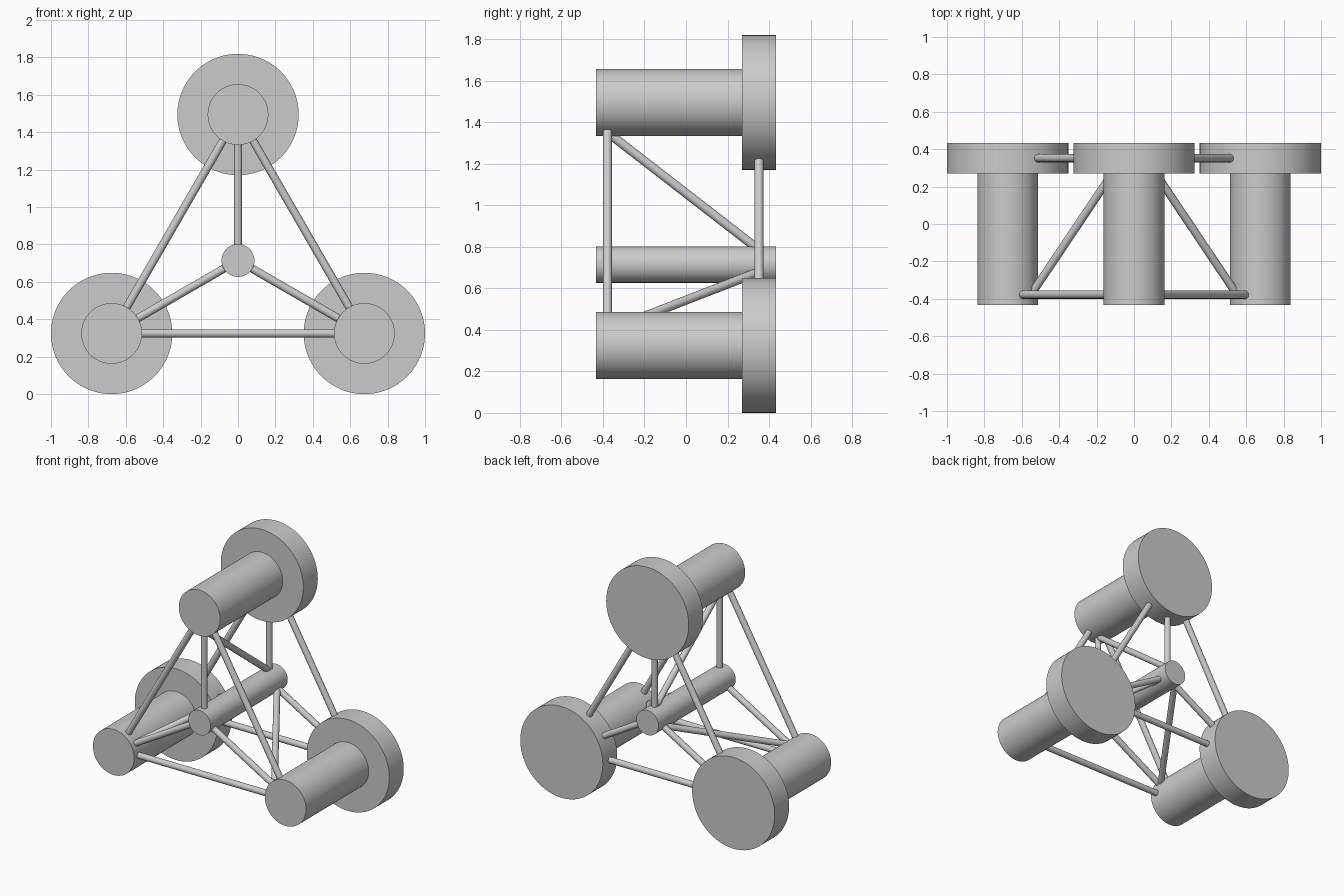
import bpy, math
from mathutils import Vector

if "Cube" in bpy.data.objects:
    bpy.data.objects.remove(bpy.data.objects["Cube"])

S = 1 / 37                      # design unit -> scene unit
R_COL, R_BASE, R_MAIN, R_BRACE = 6 * S, 12 * S, 3.25 * S, 0.8 * S
Y_TOP, Y_STEP, Y_KEEL = -16 * S, 10 * S, 16 * S
Y_UP, Y_LOW = -14 * S, 13 * S   # brace levels
RING = 50 / math.sqrt(3) * S    # column distance from the centre
CZ = R_BASE + RING / 2          # height of the central axis


def tube(name, a, b, radius, sides):
    """Smooth closed cylinder between two points."""
    a, b = Vector(a), Vector(b)
    d = b - a
    bpy.ops.mesh.primitive_cylinder_add(
        vertices=sides, radius=radius, depth=d.length, location=(a + b) / 2,
        rotation=d.to_track_quat('Z', 'Y').to_euler())
    ob = bpy.context.object
    ob.name = name
    bpy.ops.object.shade_smooth_by_angle(angle=math.radians(40))
    return ob


def brace(name, a, b, ra, rb, ya, yb):
    """Brace between the skins of two columns (axis points in the xz plane)."""
    u = (b - a).normalized()
    p, q = a + u * ra, b - u * rb
    tube(name, (p.x, ya, p.y), (q.x, yb, q.y), R_BRACE, 24)


# Column axes as (x, z)
centre = Vector((0, CZ))
axes = [centre + RING * Vector((math.sin(t), math.cos(t)))
        for t in (0, 2 * math.pi / 3, 4 * math.pi / 3)]

# Central column
tube("main_column", (0, Y_TOP, CZ), (0, Y_KEEL, CZ), R_MAIN, 64)

for i, c in enumerate(axes):
    n = axes[(i + 1) % 3]
    # Outer column and its wide foot
    tube(f"outer_column_{i}", (c.x, Y_TOP, c.y), (c.x, Y_STEP, c.y), R_COL, 96)
    tube(f"base_column_{i}", (c.x, Y_STEP, c.y), (c.x, Y_KEEL, c.y), R_BASE, 96)
    # Ring braces between outer columns
    brace(f"upper_ring_brace_{i}", c, n, R_COL, R_COL, Y_UP, Y_UP)
    brace(f"lower_ring_brace_{i}", c, n, R_BASE, R_BASE, Y_LOW, Y_LOW)
    # Spokes from the central column
    brace(f"upper_spoke_{i}", centre, c, R_MAIN, R_COL, Y_UP, Y_UP)
    brace(f"lower_spoke_{i}", centre, c, R_MAIN, R_BASE, Y_LOW, Y_LOW)
    # Diagonal from the low centre to the high outer column
    brace(f"cross_brace_{i}", centre, c, R_MAIN, R_COL, 12.2 * S, -13.13 * S)
